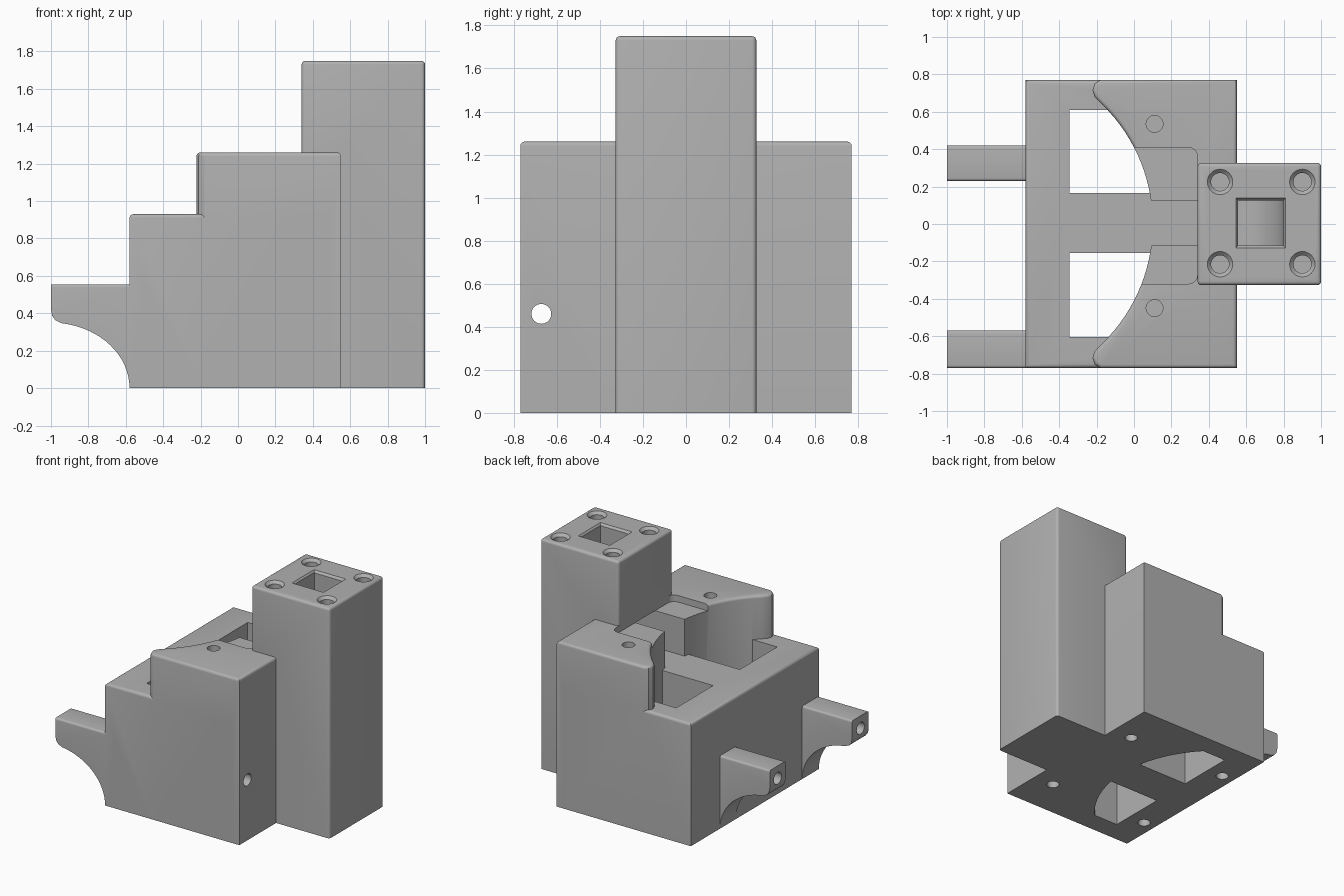
import bpy, bmesh, math
from mathutils import Matrix, Vector

if "Cube" in bpy.data.objects:
    bpy.data.objects.remove(bpy.data.objects["Cube"], do_unlink=True)

grey = bpy.data.materials.new("plain grey")
grey.use_nodes = True
grey.diffuse_color = (0.44, 0.44, 0.44, 1)
grey.node_tree.nodes["Principled BSDF"].inputs["Base Color"].default_value = grey.diffuse_color


def finish(name, bm):
    bmesh.ops.recalc_face_normals(bm, faces=bm.faces)
    mesh = bpy.data.meshes.new(name)
    bm.to_mesh(mesh)
    bm.free()
    mesh.materials.append(grey)
    ob = bpy.data.objects.new(name, mesh)
    bpy.context.collection.objects.link(ob)
    return ob


def prism(name, points, low, high, along="z", rounded=None, radius=0.02):
    """Extrude an outline along z (xy points) or y (xz points), rounding chosen edges."""
    place = (lambda p, t: (p[0], p[1], t)) if along == "z" else (lambda p, t: (p[0], t, p[1]))
    bm = bmesh.new()
    face = bm.faces.new([bm.verts.new(place(p, low)) for p in points])
    top = bmesh.ops.extrude_face_region(bm, geom=[face])["geom"]
    shift = Vector(place((0, 0), high - low))
    bmesh.ops.translate(bm, vec=shift, verts=[v for v in top if isinstance(v, bmesh.types.BMVert)])
    bmesh.ops.recalc_face_normals(bm, faces=bm.faces)
    if rounded:
        edges = [e for e in bm.edges if rounded(e.verts[0].co, e.verts[1].co)]
        bmesh.ops.bevel(bm, geom=edges, offset=radius, segments=4, profile=0.5, affect="EDGES")
    return finish(name, bm)


def box(name, x, y, z, **kw):
    corners = [(x[0], y[0]), (x[1], y[0]), (x[1], y[1]), (x[0], y[1])]
    return prism(name, corners, z[0], z[1], **kw)


def cone(name, centre, r1, r2, depth, axis="z", sides=32):
    bm = bmesh.new()
    bmesh.ops.create_cone(bm, cap_ends=True, segments=sides, radius1=r1, radius2=r2, depth=depth)
    if sides == 4:
        bmesh.ops.rotate(bm, verts=bm.verts, matrix=Matrix.Rotation(math.pi / 4, 3, "Z"))
    if axis == "x":
        bmesh.ops.rotate(bm, verts=bm.verts, matrix=Matrix.Rotation(math.pi / 2, 3, "Y"))
    bmesh.ops.translate(bm, verts=bm.verts, vec=centre)
    return finish(name, bm)


def combine(target, tool, operation="DIFFERENCE"):
    mod = target.modifiers.new("combine", "BOOLEAN")
    mod.operation, mod.solver, mod.object = operation, "EXACT", tool
    bpy.context.view_layer.objects.active = target
    bpy.ops.object.modifier_apply(modifier=mod.name)
    bpy.data.objects.remove(tool, do_unlink=True)


def top_edge(height):
    return lambda a, b: min(a.z, b.z) > height - 0.001


# High block: its inner side follows a wide arc
TOP, LEDGE, W = 1.26, 0.93, 0.77
R, CX = 0.89, -0.79
horn = [(-0.18, W), (-0.21, 0.75), (-0.222, 0.715), (-0.21, 0.68)]
arc = []
for i in range(33):
    y = 0.65 - 1.3 * i / 32
    arc.append((CX + math.sqrt(R * R - y * y), y))
outline = [(0.55, W)] + horn + arc + [(x, -y) for x, y in reversed(horn)] + [(0.55, -W)]
body = prism("body", outline, 0, TOP, rounded=top_edge(TOP))

# Shallow recess and deep channel in the high block
combine(body, box("recess", (-0.2, 0.34), (-0.32, 0.41), (1.21, 1.5), radius=0.05,
                  rounded=lambda a, b: min(a.x, b.x) > 0.33 and abs(a.z - b.z) > 0.1))
combine(body, box("channel", (-0.2, 0.5), (-0.115, 0.125), (LEDGE, 1.5)))

# Low block with two through windows
ledge = box("ledge", (-0.58, 0.5), (-W, W), (0, LEDGE),
            rounded=lambda a, b: min(a.z, b.z) > 0.9 and (max(a.x, b.x) < 0 or abs(a.x - b.x) > 0.1))
for y in ((0.165, 0.61), (-0.605, -0.155)):
    combine(ledge, box("window", (-0.345, 0.3), y, (-0.1, 1.2)))
combine(body, ledge, "UNION")

# Tower
combine(body, box("tower", (0.34, 1.0), (-0.327, 0.327), (0, 1.75),
                  rounded=lambda a, b: max(a.z, b.z) > 1.7), "UNION")

# Two bracket arms with a scooped underside
scoop = [(-1 + 0.42 * math.cos(t), 0.35 * math.sin(t))
         for t in (math.radians(82) * i / 16 for i in range(17))]
arm_side = [(-0.5, 0)] + scoop + [(-0.975, 0.362), (-0.993, 0.385), (-1, 0.42), (-1, 0.555), (-0.5, 0.555)]
for y in ((0.23, 0.42), (-W, -0.57)):
    combine(body, prism("arm", arm_side, y[0], y[1], along="y", radius=0.015,
                        rounded=lambda a, b: min(a.z, b.z) > 0.55 and abs(a.x - b.x) > 0.1), "UNION")

# Curved air duct from the tower top into the channel
bend = [(0.55 + 0.25 * math.sin(t), 1.18 - 0.25 * math.cos(t))
        for t in (math.pi / 2 * i / 12 for i in range(13))]
duct = [(0.3, LEDGE)] + bend + [(0.8, 1.9), (0.555, 1.9), (0.555, 1.21), (0.3, 1.21)]
combine(body, prism("duct", duct, -0.115, 0.125, along="y"))
combine(body, cone("duct_rim", (0.6775, 0.005, 1.745), 0.166, 0.2, 0.03, sides=4))

# Screw holes in the tower top, with eased rims
for x in (0.46, 0.9):
    for y in (-0.215, 0.225):
        combine(body, cone("tower_hole", (x, y, 1.75), 0.048, 0.048, 0.5))
        combine(body, cone("tower_rim", (x, y, 1.745), 0.048, 0.078, 0.03))

# Screw holes in the block top and the underside
for y in (-0.45, 0.535):
    combine(body, cone("block_hole", (0.11, y, TOP), 0.045, 0.045, 0.5))
for x in (-0.48, 0.38):
    for y in (-0.46, 0.42):
        combine(body, cone("base_hole", (x, y, 0), 0.045, 0.045, 0.5))

# Long bolt holes through the arms
combine(body, cone("long_hole", (-0.2, -0.672, 0.46), 0.046, 0.046, 2.0, axis="x"))
combine(body, cone("short_hole", (-0.7, 0.325, 0.46), 0.046, 0.046, 0.8, axis="x"))

# Smooth the rounded edges, keep the hard ones
body.name = "bracket_body"
bpy.ops.object.select_all(action="DESELECT")
body.select_set(True)
bpy.context.view_layer.objects.active = body
bpy.ops.object.shade_smooth_by_angle(angle=math.radians(30))
